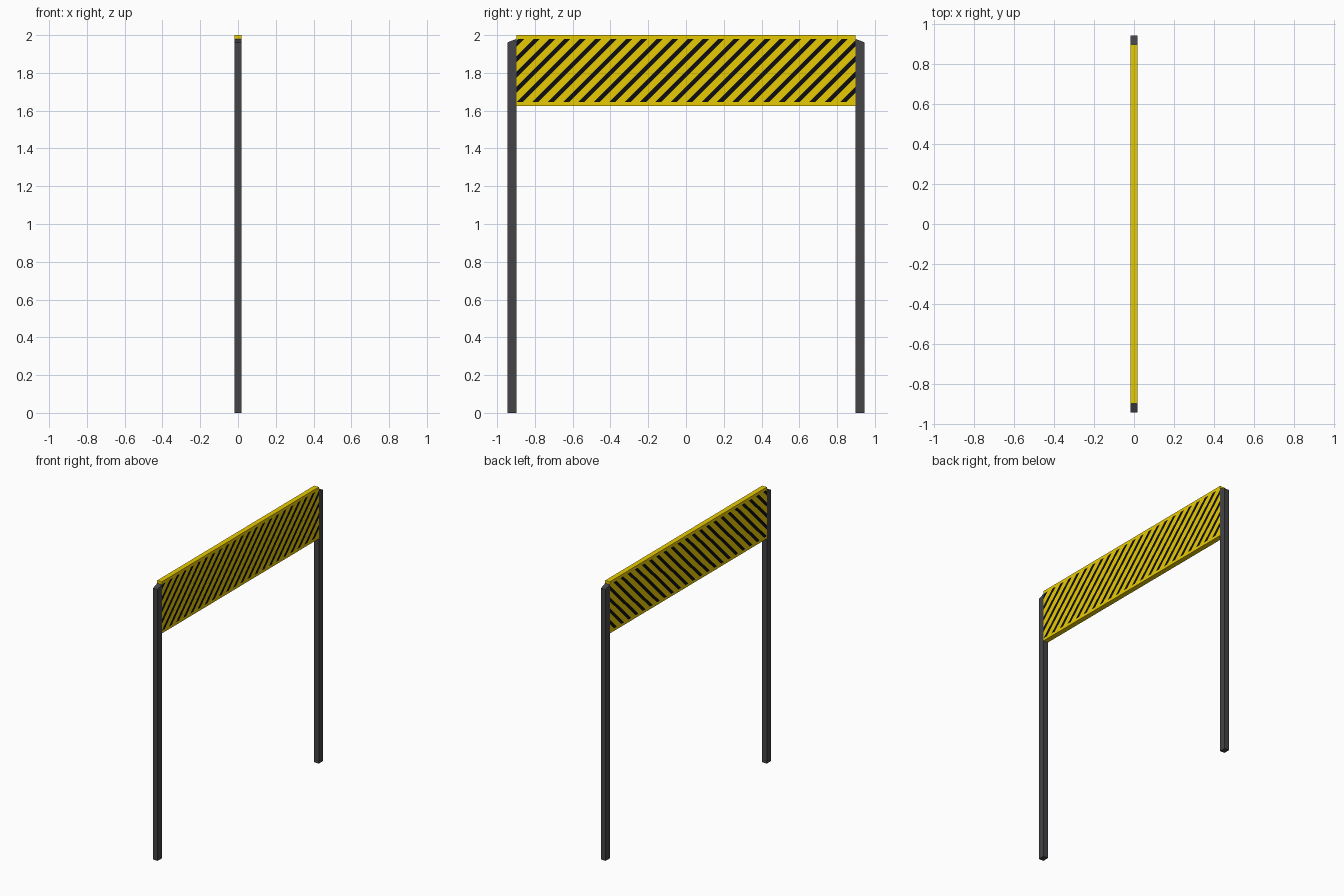
import bpy, bmesh
from mathutils import Vector

if "Cube" in bpy.data.objects:
    bpy.data.objects.remove(bpy.data.objects["Cube"])

HALF_X = 0.0185          # half depth of posts and board
Y_IN, Y_OUT = 0.897, 0.944
Z_LOW, Z_TOP = 1.626, 2.0
STRIPE_LOW, STRIPE_TOP = 1.645, 1.98
PITCH, WIDTH, START = 0.0815, 0.032, -0.815


def material(name, rgb):
    m = bpy.data.materials.new(name)
    m.diffuse_color = (*rgb, 1)
    m.use_nodes = True
    m.node_tree.nodes["Principled BSDF"].inputs["Base Color"].default_value = m.diffuse_color
    return m


YELLOW = material("warning yellow", (0.80, 0.59, 0.001))
GREY = material("dark grey steel", (0.058, 0.058, 0.064))
BLACK = material("stripe black", (0.004, 0.004, 0.005))


def prism(profile):
    """Extrude a (y, z) profile across the full depth in x."""
    bm = bmesh.new()
    face = bm.faces.new([bm.verts.new((-HALF_X, y, z)) for y, z in profile])
    ext = bmesh.ops.extrude_face_region(bm, geom=[face])
    for v in ext["geom"]:
        if isinstance(v, bmesh.types.BMVert):
            v.co.x = HALF_X
    bmesh.ops.recalc_face_normals(bm, faces=bm.faces)
    return bm


def add_object(name, bm, *mats):
    mesh = bpy.data.meshes.new(name)
    bm.to_mesh(mesh)
    bm.free()
    for m in mats:
        mesh.materials.append(m)
    ob = bpy.data.objects.new(name, mesh)
    bpy.context.collection.objects.link(ob)


# Two posts with sloped tops
for side, label in ((-1, "left_post"), (1, "right_post")):
    add_object(label, prism([(side * Y_IN, 0), (side * Y_OUT, 0),
                             (side * Y_OUT, 1.962), (side * Y_IN, 1.98)]), GREY)

# Yellow board between the posts
board = prism([(-Y_IN, Z_LOW), (Y_IN, Z_LOW), (Y_IN, Z_TOP), (-Y_IN, Z_TOP)])


def cut(y, z, normal):
    bmesh.ops.bisect_plane(board, geom=board.verts[:] + board.edges[:] + board.faces[:],
                           plane_co=Vector((0, y, z)), plane_no=Vector(normal))


# Cut the stripe outlines into the board: plain rims, then diagonals
cut(0, STRIPE_LOW, (0, 0, 1))
cut(0, STRIPE_TOP, (0, 0, 1))
for k in range(-6, 23):
    for edge in (0, WIDTH):
        cut(START + k * PITCH + edge, STRIPE_LOW, (0, 1, -1))

# Paint every second diagonal band black on the two large sides
board.normal_update()
for f in board.faces:
    c = f.calc_center_median()
    phase = (c.y - (c.z - STRIPE_LOW) - START) % PITCH
    if abs(f.normal.x) > 0.9 and STRIPE_LOW < c.z < STRIPE_TOP and phase < WIDTH:
        f.material_index = 1
add_object("striped_board", board, YELLOW, BLACK)
